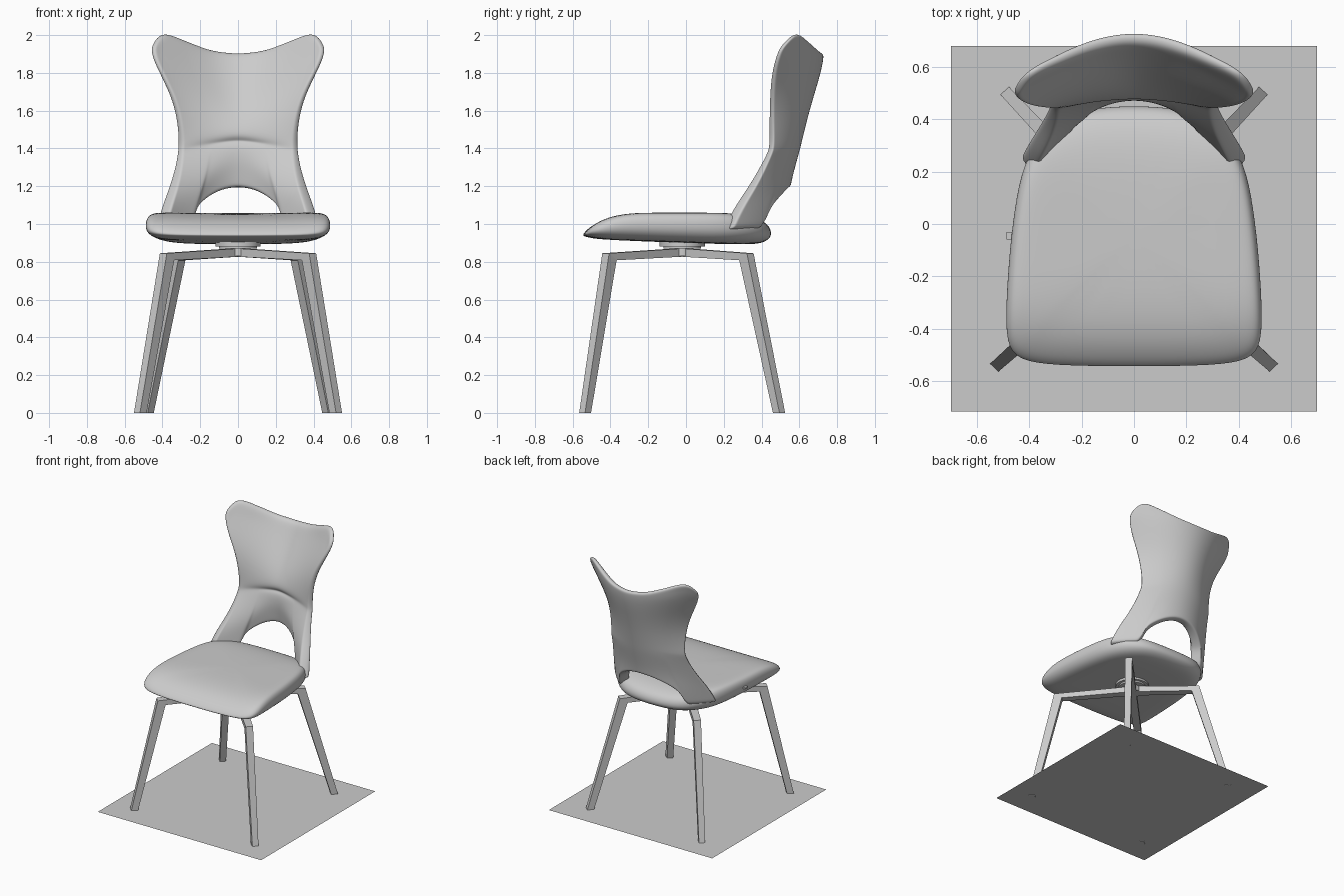
import bpy, bmesh, math
from mathutils import Vector

if "Cube" in bpy.data.objects:
    bpy.data.objects.remove(bpy.data.objects["Cube"])


def curve(keys, t):
    """Smooth interpolation through (t, value) keys."""
    if t <= keys[0][0]:
        return keys[0][1]
    if t >= keys[-1][0]:
        return keys[-1][1]
    n = len(keys)
    slope = []
    for k in range(n):
        a, b = keys[max(k - 1, 0)], keys[min(k + 1, n - 1)]
        slope.append((b[1] - a[1]) / (b[0] - a[0]))
    for k in range(n - 1):
        (t0, p), (t1, q) = keys[k], keys[k + 1]
        if t <= t1:
            h = t1 - t0
            s = (t - t0) / h
            return (p * (1 + 2 * s) * (1 - s) ** 2 + slope[k] * h * s * (1 - s) ** 2
                    + q * s * s * (3 - 2 * s) + slope[k + 1] * h * s * s * (s - 1))


def make(name, verts, faces, subdiv=0):
    mesh = bpy.data.meshes.new(name)
    mesh.from_pydata([tuple(v) for v in verts], [], faces)
    bm = bmesh.new()
    bm.from_mesh(mesh)
    bmesh.ops.recalc_face_normals(bm, faces=bm.faces)
    bm.to_mesh(mesh)
    bm.free()
    ob = bpy.data.objects.new(name, mesh)
    bpy.context.collection.objects.link(ob)
    if subdiv:
        mod = ob.modifiers.new("smooth", "SUBSURF")
        mod.levels = mod.render_levels = subdiv
        for p in mesh.polygons:
            p.use_smooth = True
    return ob


def cylinder(name, r, z0, z1, center, sides=40):
    bpy.ops.mesh.primitive_cylinder_add(vertices=sides, radius=r, depth=z1 - z0,
                                        location=(*center, (z0 + z1) / 2))
    ob = bpy.context.object
    ob.name = name
    bpy.ops.object.shade_smooth_by_angle()
    return ob


# Backrest: rear surface and front surface over a grid, closed around the border
WIDTH = [(.96, .44), (1.06, .42), (1.2, .365), (1.3, .335), (1.4, .32), (1.5, .32),
         (1.6, .335), (1.7, .368), (1.8, .42), (1.9, .462), (2.0, .458)]
Y_MID = [(.96, .52), (1.06, .55), (1.2, .555), (1.4, .605), (1.6, .655), (1.85, .725), (2.0, .73)]
Y_SIDE = [(.96, .24), (1.06, .28), (1.2, .37), (1.3, .42), (1.4, .46), (1.6, .46),
          (1.8, .47), (1.93, .51), (2.0, .55)]
TOP = [(0, 1.902), (.3, 1.917), (.6, 1.965), (.8, 2.0), (.88, 2.006), (.95, 1.988), (1, 1.93)]
LOWER = [(0, .05), (.08, .07), (.3, .09), (.55, .115), (.8, .13), (.95, .13), (1, .118)]
UPPER = [(.04, .142), (.12, .152), (.3, .14), (.5, .115), (.7, .09), (.85, .07), (.94, .055), (1, .035)]
FOOT = .66                       # where the arch ends and the arm begins
half = [0, .14, .28, .4, .5, .58, .63, FOOT, .72, .8, .87, .93, .97, 1]
cols = [-u for u in half[:0:-1]] + half
rows = [("low", *r) for r in LOWER] + [("up", *r) for r in UPPER]


def back_points(u, part, f, mid_t):
    a = abs(u)
    bottom = 1.02 + .175 * math.sqrt(1 - (a / FOOT) ** 2) if a < FOOT else .97
    crease = 1.40 + .04 * (1 - a * a)
    top = curve(TOP, a)
    z = bottom + (crease - bottom) * f if part == "low" else crease + (top - crease) * f
    rear = Vector((u * curve(WIDTH, z), 0, z))
    rear.y = curve(Y_MID, z) + (curve(Y_SIDE, z) - curve(Y_MID, z)) * a * a
    edge = curve([(1.05, .075), (1.2, .06), (1.4, .035), (2, .028)], z)
    t = edge + (max(mid_t, edge) - edge) * (1 - a ** 2.5)
    return rear, rear + Vector((-1.1 * u, -1, 0)).normalized() * t


nc, nr = len(cols), len(rows)
rear, front = [], []
for part, f, t in rows:
    for u in cols:
        p, q = back_points(u, part, f, t)
        rear.append(p)
        front.append(q)
N = nc * nr
faces = []
for j in range(nr - 1):
    for i in range(nc - 1):
        a = j * nc + i
        quad = (a, a + 1, a + nc + 1, a + nc)
        faces += [quad, tuple(k + N for k in quad[::-1])]
border = ([i for i in range(nc)] + [j * nc + nc - 1 for j in range(1, nr)]
          + [(nr - 1) * nc + i for i in range(nc - 2, -1, -1)]
          + [j * nc for j in range(nr - 2, 0, -1)])
for a, b in zip(border, border[1:] + border[:1]):
    faces.append((a, b, b + N, a + N))
make("backrest", rear + front, faces, 2)

# Seat: stacked rings of the plan outline, drooping at the front and rear
plan = [(0, -.545), (.25, -.543), (.42, -.53), (.485, -.48), (.492, -.35), (.48, -.15),
        (.465, 0), (.435, .2), (.37, .33), (.26, .42), (.13, .447), (0, .452)]
plan += [(-x, y) for x, y in plan[-2:0:-1]]
rings = [(.3, .9), (.7, .902), (.88, .91), (.965, .94), (1, .975), (1.0, 1.015), (.975, 1.045),
         (.92, 1.06), (.75, 1.06), (.4, 1.058)]
verts, faces, n = [], [], len(plan)
for s, z in rings:
    for px, py in plan:
        x, y = px * s, -.05 + (py + .05) * s
        k = (z - .9) / .16
        droop = .1 * (max(0, -y - .3) / .24) ** 2 + .06 * (max(0, y - .22) / .22) ** 2
        verts.append((x, y, z - droop * k - .035 * y * (1 - k)))
for r in range(len(rings) - 1):
    for i in range(n):
        j = (i + 1) % n
        faces.append((r * n + i, r * n + j, r * n + n + j, r * n + n + i))
last = (len(rings) - 1) * n
faces += [tuple(range(n)), tuple(range(last, last + n))]
make("seat", verts, faces, 2)

# Legs: a flat bar from the hub bends down into a tapered leg
HUB = Vector((0, -.02, 0))


def leg(name, bend, foot):
    bend, foot = Vector((*bend, 0)), Vector((*foot, 0))
    r = (bend - HUB).normalized()
    side = Vector((-r.y, r.x, 0))
    out = (foot - bend).normalized()
    up = Vector((0, 0, 1))
    stations = [(HUB + up * .872, HUB + up * .828, .03),
                (bend + up * .845, bend - r * .055 + up * .808, .026),
                (foot, foot - out * .048, .022)]
    v = []
    for a, b, w in stations:
        v += [a + side * w, a - side * w, b - side * w, b + side * w]
    f = [(0, 1, 2, 3), (8, 9, 10, 11)]
    for s in (0, 4):
        f += [(s + i, s + (i + 1) % 4, s + 4 + (i + 1) % 4, s + 4 + i) for i in range(4)]
    make(name, v, f)


for sx, label in ((-1, "left"), (1, "right")):
    leg("front_leg_" + label, (sx * .395, -.425), (sx * .535, -.55))
    leg("rear_leg_" + label, (sx * .335, .34), (sx * .495, .51))

# Swivel plates between the legs and the seat
cylinder("swivel_hub", .06, .83, .875, (0, -.02))
cylinder("swivel_lower_plate", .1, .87, .882, (0, -.02))
cylinder("swivel_upper_plate", .12, .882, .905, (0, -.02))

# Small tab on the left edge of the seat
bpy.ops.mesh.primitive_cube_add(size=1, location=(-.475, -.045, .99))
tab = bpy.context.object
tab.name = "side_tab"
tab.scale = (.025, .03, .012)

# Floor panel
make("floor_panel", [(-.7, -.717, .003), (.7, -.717, .003), (.7, .68, .003), (-.7, .68, .003)],
     [(0, 1, 2, 3)])
